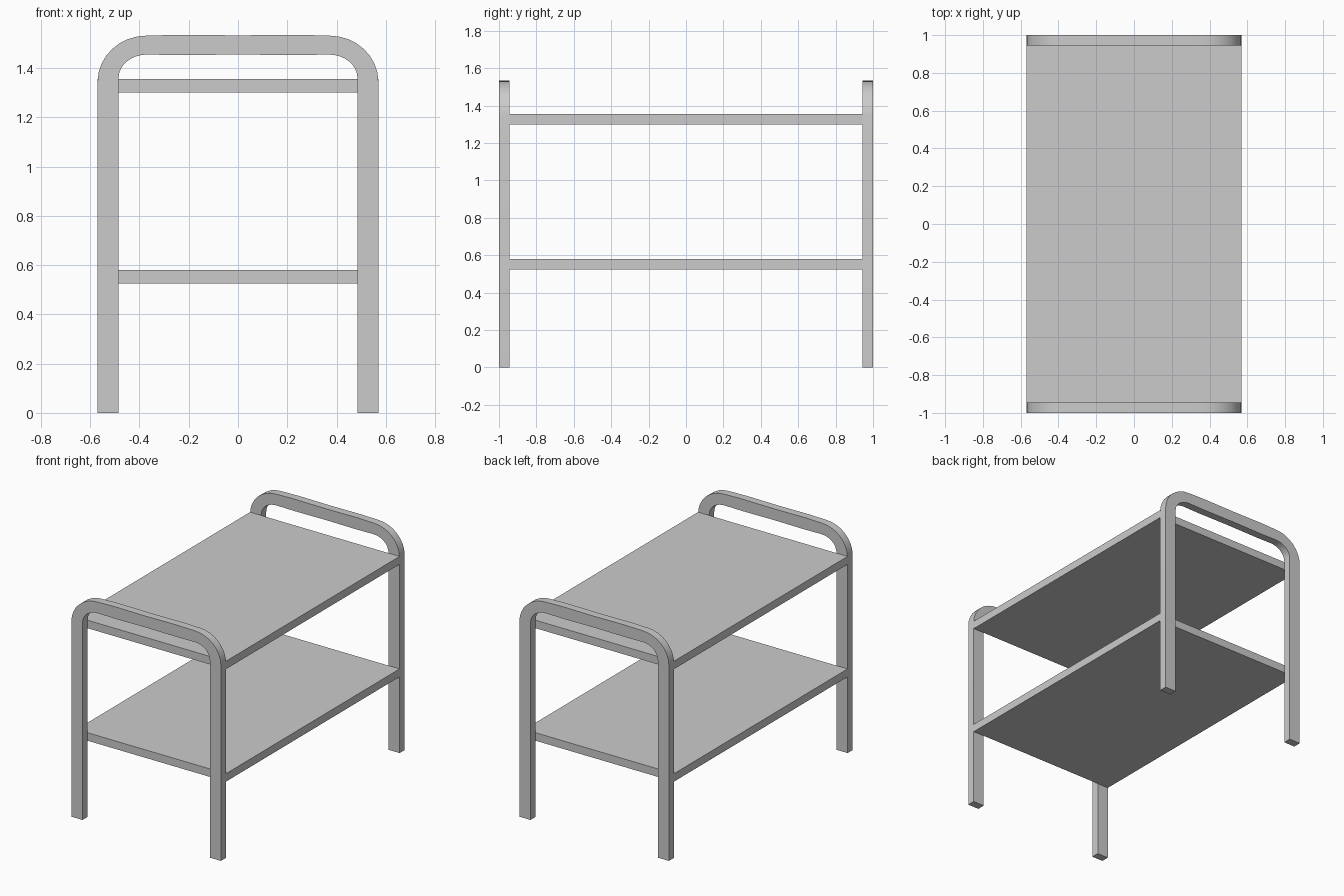
import bpy, bmesh
from math import sin, cos, pi

if "Cube" in bpy.data.objects:
    bpy.data.objects.remove(bpy.data.objects["Cube"])

# Half profile of the hoop: (outer point, inner point) pairs in x, z
SEG = 8
half = [((0.57, 0.0), (0.485, 0.0))]
for i in range(SEG + 1):
    a = pi / 2 * i / SEG
    half.append(((0.37 + 0.20 * cos(a), 1.345 + 0.187 * sin(a)),
                 (0.37 + 0.115 * cos(a), 1.36 + 0.095 * sin(a))))
half.append(((0.24, 1.535), (0.24, 1.453)))
middle = [((0.0, 1.533), (0.0, 1.455))]
flip = [((-o[0], o[1]), (-i[0], i[1])) for o, i in reversed(half)]
hoop = half + middle + flip


def make_hoop(name, y0, y1):
    """Sweep a rectangular section along the leg-handle-leg hoop."""
    bm = bmesh.new()
    rings = [[bm.verts.new((p[0], y, p[1]))
              for p, y in ((o, y0), (o, y1), (i, y1), (i, y0))]
             for o, i in hoop]
    for a, b in zip(rings, rings[1:]):
        for k in range(4):
            n = (k + 1) % 4
            bm.faces.new((a[k], a[n], b[n], b[k]))
    bm.faces.new(rings[0])
    bm.faces.new(rings[-1])
    bmesh.ops.recalc_face_normals(bm, faces=bm.faces)
    mesh = bpy.data.meshes.new(name)
    bm.to_mesh(mesh)
    bm.free()
    ob = bpy.data.objects.new(name, mesh)
    bpy.context.collection.objects.link(ob)
    bpy.ops.object.select_all(action='DESELECT')
    bpy.context.view_layer.objects.active = ob
    ob.select_set(True)
    bpy.ops.object.shade_smooth_by_angle(angle=pi / 6)


def make_shelf(name, z0, z1):
    """Flat board spanning between the two hoops."""
    bpy.ops.mesh.primitive_cube_add(size=1, location=(0, 0, (z0 + z1) / 2))
    ob = bpy.context.object
    ob.name = name
    ob.scale = (1.14, 1.89, z1 - z0)
    bpy.ops.object.transform_apply(location=False, rotation=False, scale=True)


# End frames with legs and handles
make_hoop("front_leg_frame", -1.0, -0.945)
make_hoop("back_leg_frame", 0.945, 1.0)

# Shelves
make_shelf("lower_shelf", 0.525, 0.58)
make_shelf("upper_shelf", 1.30, 1.355)
